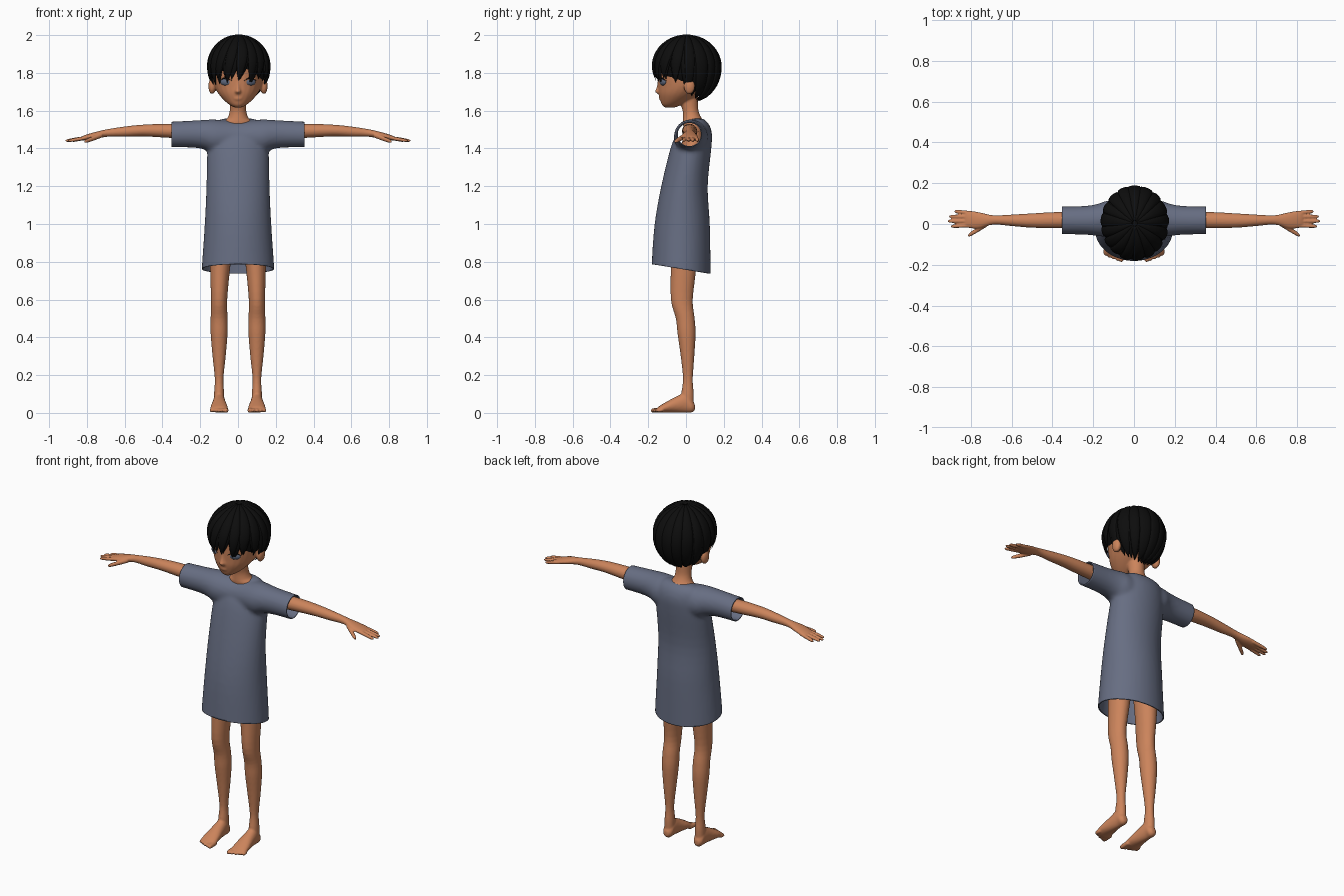
import bpy, bmesh, random
from math import sin, cos, pi
from mathutils import Vector

random.seed(4)
if "Cube" in bpy.data.objects:
    bpy.data.objects.remove(bpy.data.objects["Cube"])


def material(name, rgb):
    m = bpy.data.materials.new(name)
    m.use_nodes = True
    m.diffuse_color = (*rgb, 1)
    bsdf = m.node_tree.nodes["Principled BSDF"]
    bsdf.inputs["Base Color"].default_value = (*rgb, 1)
    bsdf.inputs["Roughness"].default_value = 0.8
    return m


SKIN = material("warm skin", (0.60, 0.23, 0.105))
CLOTH = material("slate cloth", (0.135, 0.155, 0.225))
BLACK = material("black hair", (0.004, 0.004, 0.004))
IRIS = material("grey blue eye", (0.11, 0.135, 0.20))


# A ring is (centre, u axis, v axis); these make rings facing x, y or z
def ring_z(z, x, y, rx, ry):
    return Vector((x, y, z)), Vector((rx, 0, 0)), Vector((0, ry, 0))


def ring_x(x, y, z, ry, rz):
    return Vector((x, y, z)), Vector((0, ry, 0)), Vector((0, 0, rz))


def ring_y(y, x, z, rx, rz):
    return Vector((x, y, z)), Vector((rx, 0, 0)), Vector((0, 0, rz))


def ball(x, y, z, rx, ry, rz):
    return [ring_z(z - rz * cos(a), x, y, rx * sin(a), ry * sin(a))
            for a in (0.15 + i * (pi - 0.3) / 8 for i in range(9))]


def finger(start, end, r, make):
    """Rounded taper between two points, as rings facing one axis."""
    a, b = Vector(start), Vector(end)
    out = []
    for t, k in ((0, 1), (0.5, 1), (0.85, 0.85), (0.96, 0.55), (1, 0.15)):
        p = a.lerp(b, t)
        out.append((p, make[0] * r * k, make[1] * r * k))
    return out


def smooth_rings(rings, steps):
    """Catmull-Rom resampling of a ring list."""
    out = []
    n = len(rings)
    for i in range(n - 1):
        q = [rings[max(0, min(n - 1, i + k))] for k in (-1, 0, 1, 2)]
        for s in range(steps):
            t = s / steps
            out.append(tuple(
                0.5 * (2 * b + (c - a) * t + (2 * a - 5 * b + 4 * c - d) * t * t
                       + (3 * b - a - 3 * c + d) * t ** 3)
                for a, b, c, d in zip(*q)))
    return out + [rings[-1]]


def loft(bm, rings, seg=24, steps=4, mirror=1):
    loops = []
    for c, u, v in smooth_rings(rings, steps):
        pts = [c + u * cos(2 * pi * k / seg) + v * sin(2 * pi * k / seg) for k in range(seg)]
        loops.append([bm.verts.new((p.x * mirror, p.y, p.z)) for p in pts])
    faces = [bm.faces.new((a[k], a[(k + 1) % seg], b[(k + 1) % seg], b[k]))
             for a, b in zip(loops, loops[1:]) for k in range(seg)]
    faces += [bm.faces.new(loops[0]), bm.faces.new(loops[-1])]
    bmesh.ops.recalc_face_normals(bm, faces=faces)


def build(name, parts, mat, voxel=0, mirror=1, seg=24, steps=4, cuts=()):
    """Loft all parts, optionally fuse them to one skin and cut it open."""
    bm = bmesh.new()
    for rings in parts:
        loft(bm, rings, seg, steps, mirror)
    mesh = bpy.data.meshes.new(name)
    bm.to_mesh(mesh)
    bm.free()
    obj = bpy.data.objects.new(name, mesh)
    bpy.context.collection.objects.link(obj)
    if voxel:
        rem = obj.modifiers.new("fuse", 'REMESH')
        rem.mode, rem.voxel_size = 'VOXEL', voxel
        sm = obj.modifiers.new("soften", 'SMOOTH')
        sm.factor, sm.iterations = 0.5, 4
        bpy.context.view_layer.update()
        dg = bpy.context.evaluated_depsgraph_get()
        mesh = bpy.data.meshes.new_from_object(obj.evaluated_get(dg))
        obj.modifiers.clear()
        obj.data = mesh
    if cuts:
        bm = bmesh.new()
        bm.from_mesh(mesh)
        for co, no in cuts:
            bmesh.ops.bisect_plane(bm, geom=bm.verts[:] + bm.edges[:] + bm.faces[:],
                                   plane_co=co, plane_no=no, clear_outer=True)
        bm.to_mesh(mesh)
        bm.free()
    mesh.materials.clear()
    mesh.materials.append(mat)
    for p in mesh.polygons:
        p.use_smooth = True
        p.material_index = 0
    return obj


X, Y, Z = Vector((1, 0, 0)), Vector((0, 1, 0)), Vector((0, 0, 1))

# Gown: body and sleeves fused, then opened at hem and cuffs
gown_body = [ring_z(*r) for r in (
    (0.68, 0, -0.027, 0.196, 0.158), (0.78, 0, -0.026, 0.191, 0.156),
    (1.0, 0, -0.02, 0.176, 0.146), (1.2, 0, -0.008, 0.167, 0.123),
    (1.4, 0, 0.026, 0.162, 0.108), (1.48, 0, 0.045, 0.147, 0.092),
    (1.53, 0, 0.056, 0.125, 0.064), (1.558, 0, 0.056, 0.085, 0.035))]
half = ((0.12, 0.026, 1.462, 0.09, 0.091), (0.18, 0.02, 1.473, 0.078, 0.078),
        (0.25, 0.018, 1.476, 0.07, 0.071), (0.39, 0.018, 1.473, 0.068, 0.067))
sleeves = ([ring_x(-r[0], *r[1:]) for r in reversed(half)]
           + [ring_x(0, 0.03, 1.46, 0.085, 0.085)] + [ring_x(*r) for r in half])
gown = build("gown", [gown_body, sleeves], CLOTH, voxel=0.011, seg=40, cuts=(
    ((0, -0.18, 0.787), (0, -0.05, -0.31)),
    ((0.353, 0, 0), (1, 0, 0)), ((-0.353, 0, 0), (-1, 0, 0))))
shell = gown.modifiers.new("cloth thickness", 'SOLIDIFY')
shell.thickness, shell.offset = 0.006, -1

# Hidden trunk
build("torso", [[ring_z(*r) for r in (
    (0.88, 0, -0.01, 0.1, 0.06), (0.98, 0, -0.01, 0.14, 0.09),
    (1.2, 0, 0.01, 0.115, 0.075), (1.4, 0, 0.035, 0.12, 0.065),
    (1.5, 0, 0.045, 0.08, 0.04))]], SKIN)

# Head with neck, nose, lips and ears
skull = [ring_z(*r) for r in (
    (1.617, 0, -0.085, 0.018, 0.028), (1.63, 0, -0.076, 0.044, 0.051),
    (1.655, 0, -0.056, 0.074, 0.08), (1.69, 0, -0.03, 0.104, 0.115),
    (1.73, 0, -0.002, 0.125, 0.146), (1.78, 0, 0, 0.134, 0.151),
    (1.84, 0, 0.005, 0.138, 0.155), (1.9, 0, 0.01, 0.12, 0.13),
    (1.95, 0, 0.01, 0.07, 0.08))]
neck = [ring_z(*r) for r in (
    (1.47, 0, 0.045, 0.08, 0.05), (1.535, 0, 0.043, 0.082, 0.06),
    (1.56, 0, 0.033, 0.056, 0.05), (1.6, 0, 0.024, 0.044, 0.042),
    (1.66, 0, 0.014, 0.045, 0.05), (1.72, 0, 0.01, 0.05, 0.055))]
nose = [ring_z(*r) for r in (
    (1.69, 0, -0.142, 0.012, 0.01), (1.702, 0, -0.146, 0.016, 0.019),
    (1.72, 0, -0.143, 0.011, 0.014), (1.755, 0, -0.14, 0.008, 0.01))]
lips = ball(0, -0.131, 1.664, 0.024, 0.013, 0.009)
ears = [ball(s * 0.137, 0.018, 1.73, 0.02, 0.03, 0.043) for s in (1, -1)]
build("head", [skull, neck, nose, lips] + ears, SKIN, voxel=0.006)

for s, side in ((1, "left"), (-1, "right")):
    # Arm with palm, fingers and thumb
    arm = [ring_x(*r) for r in (
        (0.1, 0.02, 1.485, 0.04, 0.04), (0.36, 0.019, 1.493, 0.04, 0.037),
        (0.5, 0.017, 1.495, 0.035, 0.031), (0.6, 0.018, 1.489, 0.028, 0.027),
        (0.69, 0.02, 1.482, 0.023, 0.02), (0.76, 0.018, 1.468, 0.04, 0.018),
        (0.815, 0.023, 1.456, 0.042, 0.013), (0.83, 0.023, 1.453, 0.036, 0.008))]
    fingers = [finger((0.79, y0, 1.459), (x, y1, 1.44), 0.0098, (Y, Z))
               for y0, x, y1 in ((0.053, 0.882, 0.062), (0.035, 0.908, 0.037),
                                 (0.014, 0.915, 0.014), (-0.006, 0.9, -0.012))]
    thumb = finger((0.72, 0.0, 1.47), (0.815, -0.058, 1.435), 0.0125, (Y, Z))
    build(side + "_arm", [arm, thumb] + fingers, SKIN, voxel=0.004, mirror=s)

    # Leg with foot and toes
    leg = [ring_z(*r) for r in (
        (1.0, 0.08, -0.01, 0.068, 0.072), (0.78, 0.094, -0.013, 0.054, 0.068),
        (0.6, 0.1, -0.022, 0.043, 0.058), (0.5, 0.1, -0.004, 0.045, 0.05),
        (0.42, 0.1, 0.003, 0.045, 0.048), (0.3, 0.1, 0.008, 0.035, 0.036),
        (0.18, 0.1, 0.01, 0.023, 0.026), (0.1, 0.1, 0.008, 0.027, 0.033),
        (0.04, 0.1, 0.01, 0.027, 0.03))]
    foot = [ring_y(*r) for r in (
        (0.047, 0.1, 0.03, 0.014, 0.016), (0.03, 0.1, 0.036, 0.028, 0.034),
        (0.0, 0.1, 0.054, 0.031, 0.053), (-0.05, 0.1, 0.044, 0.037, 0.043),
        (-0.1, 0.1, 0.031, 0.045, 0.03), (-0.14, 0.1, 0.019, 0.046, 0.018),
        (-0.152, 0.1, 0.015, 0.04, 0.01))]
    toes = [finger((0.064 + 0.0185 * i, -0.12, 0.016),
                   (0.062 + 0.0195 * i, -0.187 + 0.004 * i + 0.001 * i * i, 0.012),
                   0.0135 if i == 0 else 0.0105, (X, Z)) for i in range(5)]
    build(side + "_leg", [leg, foot] + toes, SKIN, voxel=0.0055, mirror=s)

    # Eye and upper lash line
    eye = build(side + "_eye", [ball(0, 0, 0, 0.032, 0.013, 0.019)], IRIS)
    eye.location, eye.rotation_euler = (s * 0.064, -0.122, 1.752), (0, 0, s * 0.42)
    lash = []
    for i in range(7):
        t = i / 6
        x = 0.032 + 0.066 * t
        y = -0.151 * (1 - (x / 0.133) ** 2) ** 0.5 - 0.002
        r = 0.0008 + 0.003 * sin(pi * t)
        lash.append(ring_x(x, y, 1.757 + 0.016 * sin(pi * t), r, r))
    build(side + "_lash", [lash], BLACK, mirror=s, seg=8, steps=2)


# Hair: a cap under two layers of tapered locks running from the crown
def lock(angle, end, sweep, width, lift):
    rings = []
    front = max(0, min(1, (cos(angle) + 0.45) * 3))
    for i in range(10):
        t = i / 9
        p = 0.08 + (end - 0.08) * t
        a = angle + sweep * t * t
        radial = sin(p) if p < pi / 2 else max(sin(p), 0.88 * front)
        drop = 0.16 if p < pi / 2 else 0.19
        c = Vector((0.004 + (0.156 + lift) * radial * sin(a),
                    0.003 - (0.173 + lift) * radial * cos(a),
                    1.83 + (drop + lift) * cos(p)))
        across = Vector((cos(a), sin(a), 0))
        out = Vector((sin(a) * sin(p), -cos(a) * sin(p), cos(p)))
        fade = min(1, 1.02 - t ** 5)
        rings.append((c, across * width * fade * (0.25 + 0.75 * sin(min(p, pi / 2))),
                      out * 0.012 * fade))
    return rings


locks = []
for layer, count in enumerate((20, 17)):
    for i in range(count):
        a = 2 * pi * (i + 0.5 * layer) / count
        back = max(0, -cos(a) + 0.25) / 1.25
        end = 1.98 + 0.85 * back ** 0.6 + random.uniform(-0.1, 0.1) * (1 - back)
        sweep = -0.22 * max(0, cos(a)) + random.uniform(-0.06, 0.06)
        locks.append(lock(a, end, sweep, random.uniform(0.03, 0.037), -0.004 + 0.006 * layer))
build("hair_locks", locks, BLACK, seg=10, steps=2)
build("hair_cap", [ball(0.002, 0.012, 1.837, 0.154, 0.163, 0.152)], BLACK)
